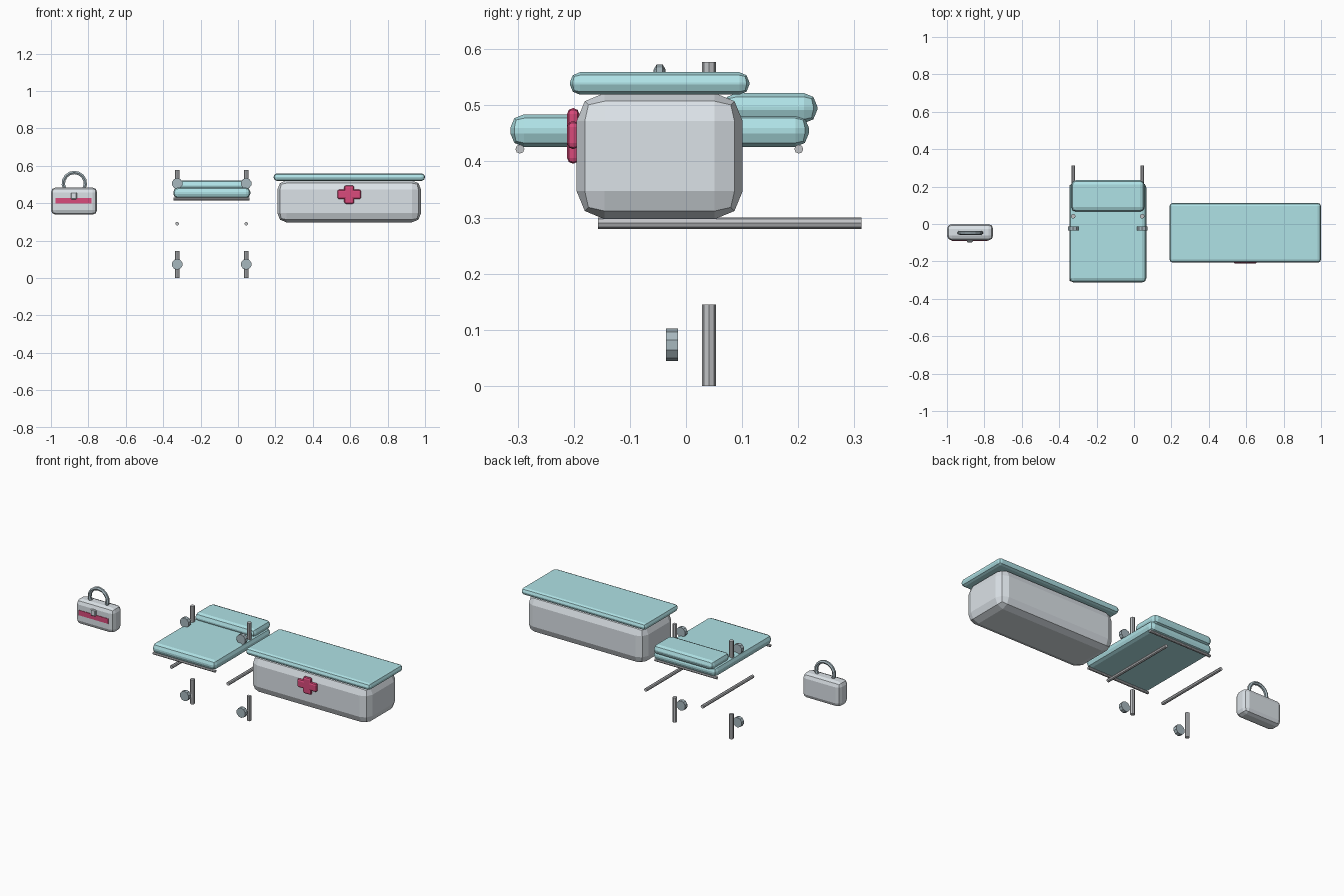
import bpy
import math
from mathutils import Vector

default_cube = bpy.data.objects.get("Cube")
if default_cube:
    bpy.data.objects.remove(default_cube, do_unlink=True)


def material(name, color):
    m = bpy.data.materials.new(name)
    m.use_nodes = True
    m.diffuse_color = (*color, 1)
    m.node_tree.nodes["Principled BSDF"].inputs["Base Color"].default_value = (*color, 1)
    return m


teal = material("soft teal", (0.43, 0.76, 0.79))
shell = material("pale grey", (0.72, 0.77, 0.81))
crimson = material("crimson", (0.70, 0.07, 0.20))
steel = material("steel grey", (0.53, 0.54, 0.56))
rubber = material("blue grey", (0.39, 0.48, 0.52))


def box(name, xs, ys, zs, mat, bevel=0, segments=2):
    """Box between pairs of limits, with rounded edges."""
    lo, hi = Vector((xs[0], ys[0], zs[0])), Vector((xs[1], ys[1], zs[1]))
    bpy.ops.mesh.primitive_cube_add(size=1, location=(lo + hi) / 2)
    o = bpy.context.object
    o.name = name
    for v in o.data.vertices:
        v.co *= hi - lo
    o.data.materials.append(mat)
    if bevel:
        mod = o.modifiers.new("rounded edges", "BEVEL")
        mod.width = bevel
        mod.segments = segments
    return o


def rod(name, start, end, radius, mat, sides=8):
    """Cylinder between two points."""
    a, b = Vector(start), Vector(end)
    bpy.ops.mesh.primitive_cylinder_add(vertices=sides, radius=radius,
                                        depth=(b - a).length, location=(a + b) / 2)
    o = bpy.context.object
    o.name = name
    o.rotation_euler = (b - a).to_track_quat("Z", "Y").to_euler()
    o.data.materials.append(mat)
    return o


# Cabinet with overhanging top and red cross
box("cabinet_body", (0.21, 0.979), (-0.195, 0.101), (0.297, 0.522), shell, 0.05)
box("cabinet_top", (0.19, 1.0), (-0.207, 0.113), (0.519, 0.559), teal, 0.018)
box("cross_upright", (0.568, 0.621), (-0.212, -0.19), (0.396, 0.495), crimson, 0.0105)
box("cross_bar", (0.531, 0.658), (-0.212, -0.19), (0.422, 0.472), crimson, 0.0105)

# Mattress, pillow and the cross rails beneath
box("mattress", (-0.346, 0.066), (-0.313, 0.219), (0.426, 0.484), teal, 0.024)
box("pillow", (-0.335, 0.056), (0.066, 0.234), (0.468, 0.522), teal, 0.024)
for label, y in (("front", -0.296), ("back", 0.201)):
    rod(label + "_cross_rail", (-0.344, y, 0.422), (0.061, y, 0.422), 0.008, steel)

# Bed frame: side rails, posts and wheels, repeated on both sides
for side, x in (("right", -0.325), ("left", 0.044)):
    rod(side + "_side_rail", (x, -0.157, 0.29), (x, 0.313, 0.29), 0.01, steel)
    for level, z in (("lower", 0), ("upper", 0.432)):
        rod(f"{side}_{level}_post", (x, 0.041, z), (x, 0.041, z + 0.145), 0.0125, steel)
        hub = z + 0.073
        rod(f"{side}_{level}_wheel", (x, -0.036, hub), (x, -0.014, hub), 0.029, rubber, 10)

# Medical bag with stripe and clasp
box("bag_body", (-1.0, -0.753), (-0.088, 0), (0.338, 0.484), shell, 0.026)
box("bag_stripe", (-0.976, -0.783), (-0.091, -0.08), (0.397, 0.427), crimson)
box("bag_clasp", (-0.894, -0.862), (-0.098, -0.08), (0.42, 0.457), shell, 0.004, 1)

# Arched bag handle
curve = bpy.data.curves.new("bag_handle", "CURVE")
curve.dimensions = "3D"
curve.bevel_depth = 0.0105
curve.bevel_resolution = 1
curve.use_fill_caps = True
steps = 10
spline = curve.splines.new("POLY")
spline.points.add(steps)
for i, p in enumerate(spline.points):
    angle = math.radians(-30 + 240 * i / steps)
    p.co = (-0.875 + 0.059 * math.cos(angle), -0.047, 0.505 + 0.059 * math.sin(angle), 1)
curve.materials.append(rubber)
handle = bpy.data.objects.new("bag_handle", curve)
bpy.context.collection.objects.link(handle)
bpy.ops.object.select_all(action="DESELECT")
handle.select_set(True)
bpy.context.view_layer.objects.active = handle
bpy.ops.object.convert(target="MESH")
bpy.ops.object.shade_flat()
